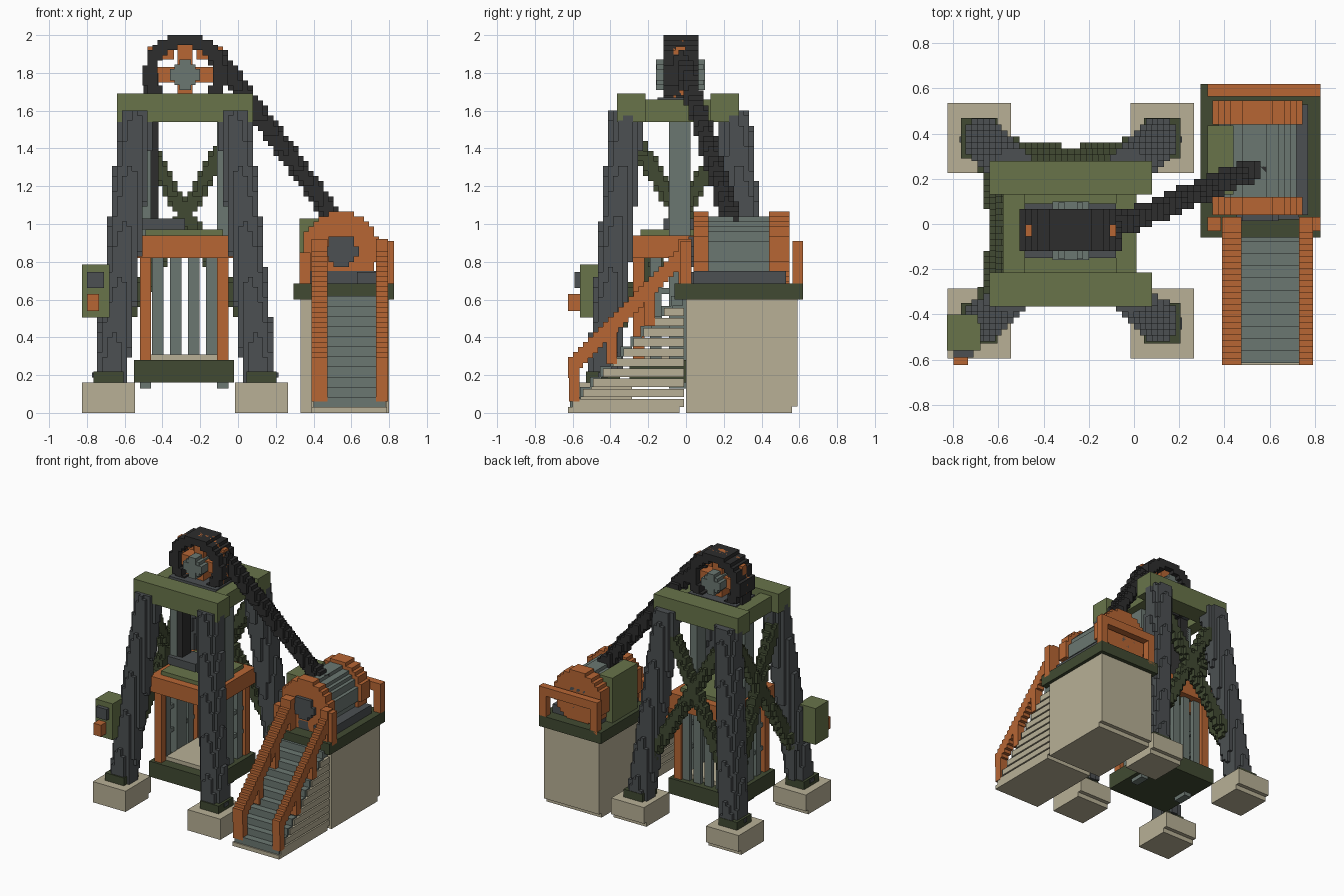
import bpy, bmesh, math
from mathutils import Vector

if "Cube" in bpy.data.objects:
    bpy.data.objects.remove(bpy.data.objects["Cube"], do_unlink=True)

V = 2 / 75                                  # block size
ORIGIN = Vector((-31 * V, -23.5 * V, 0))    # corner of the block grid


def lin(c):
    c /= 255
    return c / 12.92 if c <= 0.04045 else ((c + 0.055) / 1.055) ** 2.4


def material(name, r, g, b):
    m = bpy.data.materials.new(name)
    col = (lin(r), lin(g), lin(b), 1)
    m.diffuse_color = col
    m.use_nodes = True
    m.node_tree.nodes["Principled BSDF"].inputs["Base Color"].default_value = col
    return m


ORANGE = material("rust orange", 183, 102, 52)
CONCRETE = material("concrete beige", 184, 176, 150)
OLIVE = material("olive green", 104, 116, 74)
GREEN = material("dark green", 65, 74, 50)
GREY = material("dark grey", 76, 80, 82)
BLACK = material("chain black", 45, 45, 45)
STEEL = material("grey steel", 107, 119, 113)


def finish(name, bm, mat):
    me = bpy.data.meshes.new(name)
    bm.to_mesh(me)
    bm.free()
    me.materials.append(mat)
    ob = bpy.data.objects.new(name, me)
    bpy.context.collection.objects.link(ob)
    return ob


def boxes(name, mat, *dims):
    """One object from boxes given as (x0, x1, y0, y1, z0, z1)."""
    bm = bmesh.new()
    for x0, x1, y0, y1, z0, z1 in dims:
        vs = bmesh.ops.create_cube(bm, size=1)["verts"]
        for v in vs:
            v.co = Vector(((x0 + x1) / 2 + v.co.x * (x1 - x0),
                           (y0 + y1) / 2 + v.co.y * (y1 - y0),
                           (z0 + z1) / 2 + v.co.z * (z1 - z0)))
    return finish(name, bm, mat)


AXES = [Vector(a) for a in ((1, 0, 0), (-1, 0, 0), (0, 1, 0), (0, -1, 0), (0, 0, 1), (0, 0, -1))]


def blocky(name, mat, lo, hi, inside):
    """Surface of all grid blocks whose centre passes the inside test."""
    a = [math.floor((lo[i] - ORIGIN[i]) / V) for i in range(3)]
    b = [math.ceil((hi[i] - ORIGIN[i]) / V) for i in range(3)]
    cells = {(i, j, k) for i in range(a[0], b[0]) for j in range(a[1], b[1]) for k in range(a[2], b[2])
             if inside(ORIGIN + Vector((i + .5, j + .5, k + .5)) * V)}
    bm = bmesh.new()
    for c in cells:
        for n in AXES:
            if tuple(int(c[i] + n[i]) for i in range(3)) in cells:
                continue
            u = Vector((n.y, n.z, n.x))
            w = n.cross(u)
            mid = ORIGIN + (Vector(c) + Vector((.5, .5, .5)) + n / 2) * V
            bm.faces.new([bm.verts.new(mid + (u * s + w * t) * V / 2)
                          for s, t in ((-1, -1), (1, -1), (1, 1), (-1, 1))])
    bmesh.ops.remove_doubles(bm, verts=bm.verts, dist=V / 20)
    return finish(name, bm, mat)


def bar(name, mat, p, q, r):
    """Round blocky bar from p to q."""
    p, q = Vector(p), Vector(q)
    d = q - p

    def inside(c):
        t = (c - p).dot(d) / d.length_squared
        return 0 <= t <= 1 and (c - p - d * t).length <= r
    lo = [min(p[i], q[i]) - r for i in range(3)]
    hi = [max(p[i], q[i]) + r for i in range(3)]
    return blocky(name, mat, lo, hi, inside)


def disc(name, mat, x, z, y0, y1, r, hole=0):
    """Blocky disc or ring around the y axis."""
    return blocky(name, mat, (x - r, y0, z - r), (x + r, y1, z + r),
                  lambda c: y0 < c.y < y1 and hole <= math.hypot(c.x - x, c.z - z) <= r)


# Tower: footings, leg shoes and leaning legs, mirrored about its centre
CX, CY = -0.28, -0.03
for sx, xn in ((-1, "right"), (1, "left")):
    for sy, yn in ((-1, "front"), (1, "back")):
        fx, fy = CX + sx * 0.405, CY + sy * 0.41
        tag = yn + "_" + xn
        boxes("footing_" + tag, CONCRETE, (fx - .14, fx + .14, fy - .155, fy + .155, .035, .16),
              (fx - .14, fx + .14, fy - .155, fy + .125, 0, .035))
        boxes("leg_shoe_" + tag, GREEN, (fx - .08, fx + .08, fy - .09, fy + .09, .16, .22))
        bar("leg_" + tag, GREY, (CX + sx * .395, fy, .17), (CX + sx * .255, CY + sy * .28, 1.6), .09)

# Cross bracing on the back and on one side
for s in (-1, 1):
    bar("back_brace", GREEN, (CX + s * .36, .35, .43), (CX - s * .27, .25, 1.52), .045)
    bar("side_brace", GREEN, (CX - .37, CY + s * .36, .43), (CX - .27, CY - s * .28, 1.52), .045)

# Head beams
boxes("head_beams", OLIVE, (-.64, .08, -.365, -.215, 1.54, 1.69), (-.64, .08, .13, .28, 1.54, 1.69))
boxes("cross_beams", OLIVE, (-.58, -.485, -.215, .13, 1.54, 1.66), (-.08, .01, -.215, .13, 1.54, 1.66))

# Cage guides, running through the cage floor
boxes("cage_guides", STEEL, (-.52, -.46, -.09, .025, .13, 1.56), (-.11, -.05, -.09, .025, .13, 1.56))

# Cage
boxes("cage_base", GREEN, (-.55, -.02, -.30, .24, .16, .28))
boxes("cage_floor", CONCRETE, (-.46, -.11, -.22, .16, .28, .31))
boxes("cage_frame", ORANGE, (-.55, -.02, -.30, -.24, .82, .94), (-.55, -.02, .18, .24, .82, .94),
      (-.55, -.49, -.24, .18, .82, .94), (-.08, -.02, -.24, .18, .82, .94))
boxes("cage_posts", ORANGE, *[(x, x + .06, y, y + .06, .28, .82) for x in (-.52, -.11) for y in (-.28, .16)])
boxes("cage_roof", OLIVE, (-.49, -.08, -.24, .18, .91, .97))
boxes("cage_back_bars", STEEL, *[(x, x + .06, .17, .20, .28, .83) for x in (-.455, -.36, -.265, -.17)])
boxes("cage_side_bars", STEEL, *[(x, x + .03, y, y + .06, .28, .83)
                                 for x in (-.51, -.09) for y in (-.19, .08)])
boxes("cage_side_rails", STEEL, *[(x, x + .02, -.24, .17, z, z + .03)
                                  for x in (-.505, -.085) for z in (.45, .63)])
boxes("cage_hitch", GREY, (-.52, -.28, -.12, .05, .97, 1.03))
boxes("hoist_chain", BLACK, (-.50, -.42, -.08, .025, 1.02, 1.80))

# Head wheel: black flanges, orange core with four spokes, steel hub
WZ = 1.79
disc("wheel_flange", BLACK, CX, WZ, -.12, .055, .222, .15)
disc("wheel_core", ORANGE, CX, WZ, -.065, .0, .222, .15)
boxes("wheel_tread", ORANGE, (CX - .065, CX + .065, -.055, -.003, 1.96, 2.0),
      (CX - .2, CX - .06, -.055, -.003, 1.87, 1.94), (CX + .06, CX + .2, -.055, -.003, 1.87, 1.94))
boxes("wheel_spokes", ORANGE, (CX - .17, CX + .17, -.08, .02, WZ - .04, WZ + .04),
      (CX - .04, CX + .04, -.08, .02, WZ - .17, WZ + .17))
boxes("wheel_hub", STEEL, (CX - .08, CX + .08, -.16, .1, WZ - .03, WZ + .03),
      (CX - .03, CX + .03, -.16, .1, WZ - .08, WZ + .08),
      (CX - .055, CX + .055, -.155, .095, WZ - .055, WZ + .055))
boxes("wheel_bearing", GREY, (-.485, -.08, -.15, .09, 1.60, 1.67))
bar("haul_chain", BLACK, (-.12, -.03, 1.90), (.54, .25, .99), .052)

# Winch house: concrete block, deck
boxes("winch_block", CONCRETE, (.33, .80, 0, .59, .035, .60), (.33, .80, 0, .56, 0, .035))
boxes("winch_deck", GREEN, (.295, .825, -.06, .62, .60, .685))

# Winch drum
DX, DZ = .54, .86
boxes("drum_saddle", GREY, (.38, .77, .04, .53, .68, .75))
disc("drum", STEEL, DX, DZ, .10, .46, .175)
for i, y in enumerate((.03, .44)):
    disc("drum_flange", ORANGE, DX, DZ, y, y + .095, .205)
disc("drum_hub", GREY, DX + .005, DZ, .005, .56, .085)
boxes("saddle_nose", GREY, (.63, .73, .02, .05, .685, .745))
boxes("drum_rope", BLACK, (.51, .56, .13, .43, 1.02, 1.04))
boxes("winch_motor", OLIVE, (.325, .44, .13, .435, .685, 1.03))

# Deck railings
boxes("back_railing", ORANGE, (.325, .825, .565, .62, .845, .91),
      (.325, .385, .565, .62, .66, .91), (.765, .825, .565, .62, .66, .91))
boxes("deck_posts", ORANGE, (.325, .385, -.03, .03, .66, .85), (.765, .825, -.03, .03, .66, .91))

# Stairs: stepped concrete, steel treads, two sloping handrails on posts
N, S = 11, .0536
boxes("stair_body", CONCRETE, (.39, .79, -.625, -.035, 0, .03),
      *[(.39, .79, -.60 + i * S, -.01, .03 + i * S, .03 + (i + 1) * S - .01) for i in range(N - 1)])
boxes("stair_treads", STEEL, *[(.40, .78, -.615 + i * S, -.555 + i * S, .03 + i * S, .03 + (i + 1) * S)
                               for i in range(N)])
for tag, x0, x1 in (("right", .39, .475), ("left", .73, .793)):
    steps = [(x0, x1, -.625 + i * V, -.625 + (i + 1) * V, .185 + i * V, .295 + i * V) for i in range(23)]
    posts = [(x0, x1, y, y + .055, y + .68, y + .86) for y in (-.62, -.42, -.22)]
    boxes("handrail_" + tag, ORANGE, *steps, *posts, (x0, x1, -.04, .03, .66, .92))

# Control box on the front leg
boxes("control_box", OLIVE, (-.827, -.68, -.56, -.40, .505, .785))
boxes("control_screen", GREY, (-.80, -.71, -.59, -.56, .66, .745))
boxes("control_button", ORANGE, (-.80, -.735, -.625, -.56, .54, .63))
